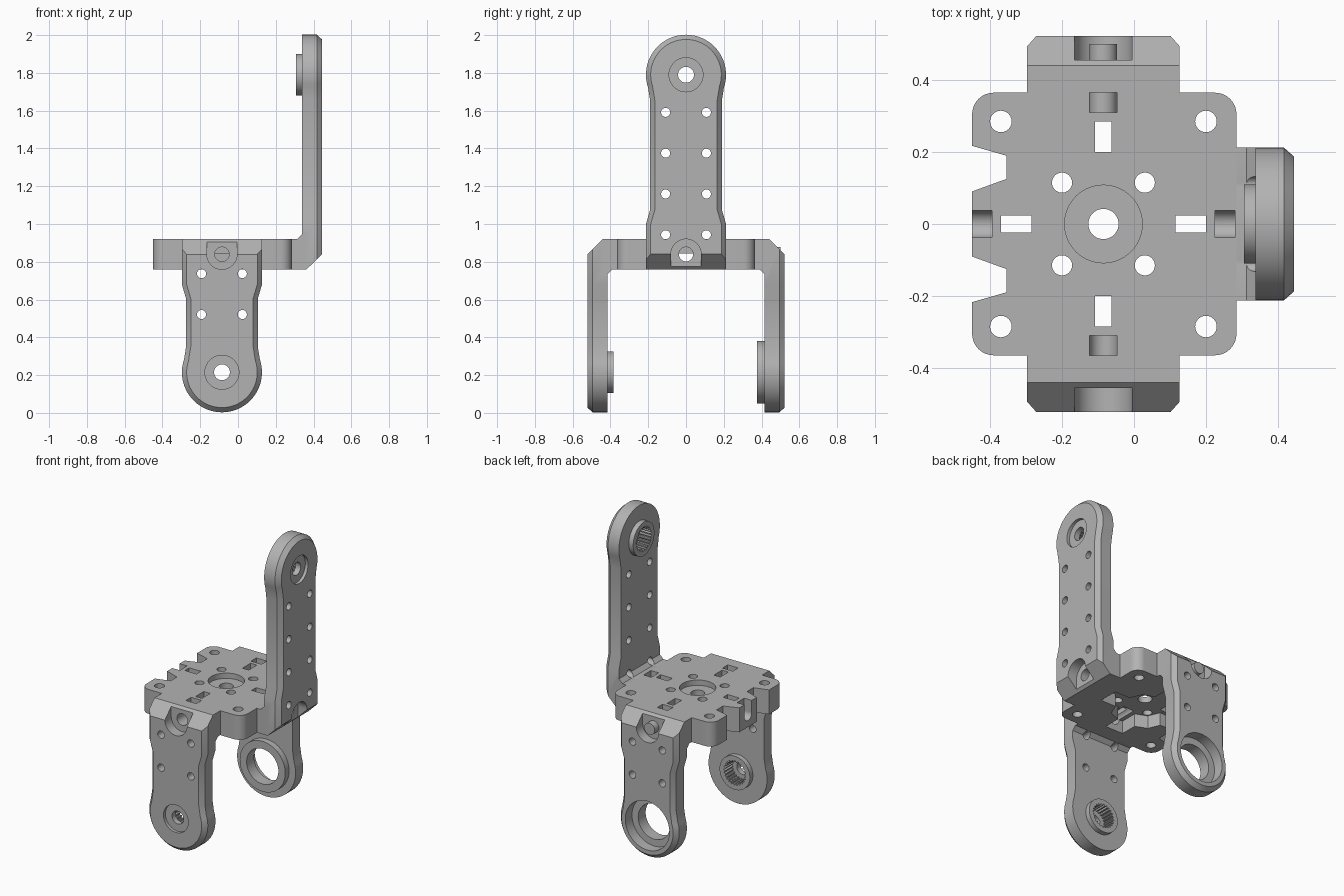
import bpy, bmesh, math
from mathutils import Matrix, Vector

if "Cube" in bpy.data.objects:
    bpy.data.objects.remove(bpy.data.objects["Cube"])

grey = bpy.data.materials.new("grey_plastic")
grey.diffuse_color = (0.45, 0.45, 0.45, 1)
grey.use_nodes = True
grey.node_tree.nodes["Principled BSDF"].inputs["Base Color"].default_value = grey.diffuse_color
CX, CZ = -0.085, 0.84            # hub axis and plate mid height
AX = {'x': Matrix(((0, 0, 1), (1, 0, 0), (0, 1, 0))),    # profile (y, z) along x
      'y': Matrix(((1, 0, 0), (0, 0, 1), (0, 1, 0))),    # profile (x, z) along y
      'z': Matrix.Identity(3)}                           # profile (x, y) along z


def loft(rings, axis, name="part"):
    """Solid through equal-length rings, each given as (points, offset)."""
    bm = bmesh.new()
    loops = [[bm.verts.new(AX[axis] @ Vector((p[0], p[1], d))) for p in pts] for pts, d in rings]
    n = len(loops[0])
    for a, b in zip(loops, loops[1:]):
        for i in range(n):
            bm.faces.new((a[i], a[(i + 1) % n], b[(i + 1) % n], b[i]))
    bm.faces.new(loops[0])
    bm.faces.new(loops[-1])
    bmesh.ops.recalc_face_normals(bm, faces=bm.faces)
    me = bpy.data.meshes.new(name)
    bm.to_mesh(me)
    bm.free()
    ob = bpy.data.objects.new(name, me)
    bpy.context.collection.objects.link(ob)
    return ob


def prism(pts, a, b, axis, name="part"):
    return loft([(pts, a), (pts, b)], axis, name)


def circle(r, cx=0, cy=0, n=40):
    return [(cx + r * math.cos(2 * math.pi * i / n), cy + r * math.sin(2 * math.pi * i / n)) for i in range(n)]


def rect(x0, x1, y0, y1):
    return [(x0, y0), (x1, y0), (x1, y1), (x0, y1)]


def spline(r, cx, cy, teeth=24):
    return [(cx + (r if i % 4 < 2 else r * .87) * math.cos(math.pi * i / teeth / 2),
             cy + (r if i % 4 < 2 else r * .87) * math.sin(math.pi * i / teeth / 2)) for i in range(4 * teeth)]


def finish(ob, adds, cuts, matrix):
    """Join and cut solids, then place and shade the part."""
    for op, tools in (('UNION', adds), ('DIFFERENCE', cuts)):
        for t in tools:
            t.hide_render = True
            m = ob.modifiers.new("bool", 'BOOLEAN')
            m.operation, m.solver, m.object = op, 'EXACT', t
    bpy.context.view_layer.update()
    dg = bpy.context.evaluated_depsgraph_get()
    me = bpy.data.meshes.new_from_object(ob.evaluated_get(dg))
    ob.modifiers.clear()
    ob.data = me
    for t in adds + cuts:
        bpy.data.objects.remove(t)
    me.transform(matrix)
    me.materials.clear()
    me.materials.append(grey)
    bpy.ops.object.select_all(action='DESELECT')
    ob.select_set(True)
    bpy.context.view_layer.objects.active = ob
    bpy.ops.object.shade_smooth_by_angle(angle=math.radians(30))


def arm_outline(length, inset):
    """Paddle shape: straight root, slim neck, round end."""
    r, hw = .212 - inset, .19 - inset
    a0 = math.asin(.068 / .212)
    half = [(r, -.08), (r, .16), (hw, .235), (hw, length - .135)]
    arc = [(r * math.cos(a), length + r * math.sin(a))
           for a in [-a0 + (math.pi + 2 * a0) * i / 40 for i in range(41)]]
    return half + arc + [(-x, y) for x, y in reversed(half)]


def arm(name, angle, ro, length, holes, large, up):
    ri = ro - .107
    body = loft([(arm_outline(length, 0), ri), (arm_outline(length, 0), ro - .028),
                 (arm_outline(length, .025), ro)], 'x', name)
    root = .365 if ro < .525 else .37
    # bridge to the plate with a small inside chamfer
    adds = [prism([(root, -.08), (ri + .02, -.08), (ri + .02, .105), (ri, .105), (ri - .025, .08), (root, .08)],
                  -.212, .212, 'y')]
    hub = lambda r, a, b: prism(circle(r, 0, length, 56), a, b, 'x')
    # outer corner slope, screw pocket and screw bore
    cuts = [prism([(ro + .01, .01), (ro - .092, -.09), (ro + .1, -.09)], -.3, .3, 'y'),
            prism([(.08 * math.cos(a), .08 * math.sin(a)) for a in [math.pi * i / 20 for i in range(21)]]
                  + [(-.08, -.2), (.08, -.2)], ro - .066, ro + .1, 'x'),
            prism(circle(.038), .3, ro + .1, 'x')]
    for k in range(holes):
        for s in (-1, 1):
            cuts.append(prism(circle(.024, s * .108, .103 + .216 * k, 20), ri - .1, ro + .1, 'x'))
    if large:      # bearing seat
        adds.append(hub(.165, ri - .04, ri + .02))
        cuts += [hub(.115, ri - .1, ro + .1), hub(.16, ro - .07, ro + .1)]
    else:          # splined socket
        adds.append(hub(.11, ri - .032, ri + .02))
        cuts += [hub(.042, ri - .1, ro + .1), hub(.09, ro - .02, ro + .1),
                 prism(spline(.08, 0, length), ri - .1, ri + .05, 'x')]
    m = (Matrix.Translation((CX, 0, CZ)) @ Matrix.Rotation(math.radians(angle), 4, 'Z')
         @ Matrix.Rotation(0 if up else math.pi, 4, 'X'))
    finish(body, adds, cuts, m)


arm("front_arm", -90, .522, .625, 2, False, False)
arm("back_arm", 90, .522, .625, 2, True, False)
arm("upright_arm", 0, .53, .95, 4, False, True)

# mounting plate: rounded square with two tapered notches on the left edge
outline = []
for sx, sy, a0 in ((1, -1, -90), (1, 1, 0), (-1, 1, 90)):
    cx, cy = sx * .365 - sx * .06, sy * .365 - sy * .06
    outline += [(cx + .06 * math.cos(math.radians(a0 + 11.25 * i)),
                 cy + .06 * math.sin(math.radians(a0 + 11.25 * i))) for i in range(9)]
outline += [(-.305 + .06 * math.cos(math.radians(180 + 11.25 * i)),
             -.305 + .06 * math.sin(math.radians(180 + 11.25 * i))) for i in range(9)]
outline = [(x + (.005 if x > 0 else 0), y) for x, y in outline]
plate = prism(outline, -.08, .08, 'z', "mounting_plate")
cuts = [prism([(-.375, s * .22), (-.27, s * .19), (-.27, s * .125), (-.375, s * .087)], -.1, .1, 'z') for s in (-1, 1)]
# centre recess and bore, underside cavity
cuts += [prism(circle(.108, n=56), .045, .1, 'z'), prism(circle(.042), -.2, .2, 'z'),
         prism(circle(.2, n=8), -.2, .005, 'z'),
         prism(rect(-.285, .285, -.065, .065), -.2, .004, 'z'),
         prism(rect(-.065, .065, -.285, .285), -.2, .004, 'z')]
for sx in (-1, 1):
    for sy in (-1, 1):
        cuts += [prism(circle(.028, sx * .115, sy * .115, 24), -.2, .2, 'z'),
                 prism(circle(.03, sx * .285, sy * .285, 24), -.2, .2, 'z')]
for k in range(4):     # zip slot, nut slot and screw bore on each side
    rot = Matrix.Rotation(math.pi / 2 * k, 4, 'Z')
    for c in (prism(rect(.2, .285, -.023, .023), -.2, .2, 'z'),
              prism(rect(.31, .366, -.038, .038), 0, .2, 'z'),
              prism(circle(.038), .15, .5, 'x')):
        c.data.transform(rot)
        cuts.append(c)
finish(plate, [], cuts, Matrix.Translation((CX, 0, CZ)))
